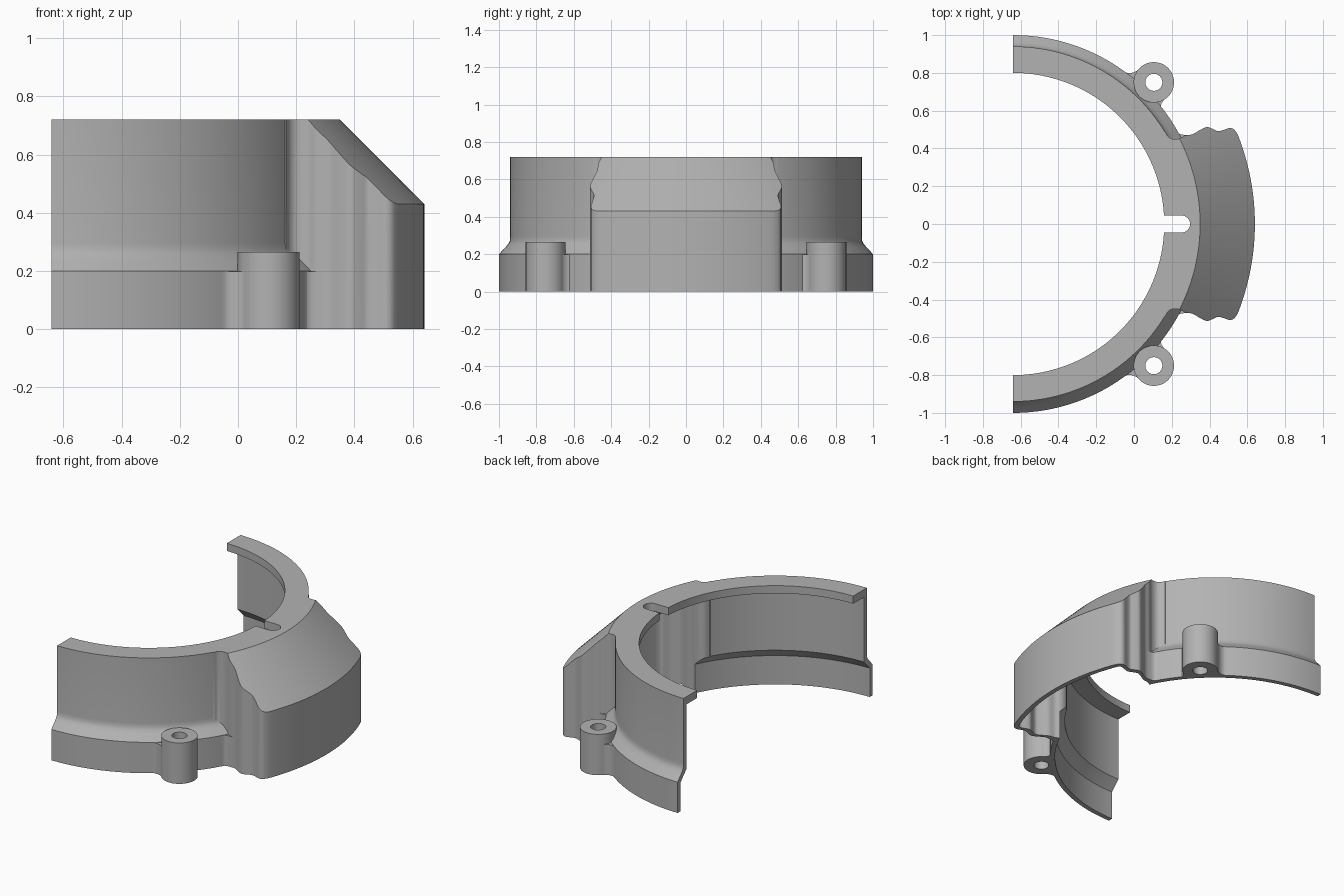
import bpy, bmesh, math

if "Cube" in bpy.data.objects:
    bpy.data.objects.remove(bpy.data.objects["Cube"], do_unlink=True)

AXIS = -0.64      # x of the shell axis, also the flat cut plane
TOP = 0.72
LIP = 0.05        # thickness of the top lip
WALL = 0.03

metal = bpy.data.materials.new("cast_grey")
metal.use_nodes = True
grey = (0.45, 0.45, 0.45, 1)
metal.diffuse_color = grey
metal.node_tree.nodes["Principled BSDF"].inputs["Base Color"].default_value = grey


def to_object(name, bm):
    bmesh.ops.recalc_face_normals(bm, faces=bm.faces)
    mesh = bpy.data.meshes.new(name)
    bm.to_mesh(mesh)
    bm.free()
    mesh.materials.append(metal)
    ob = bpy.data.objects.new(name, mesh)
    bpy.context.collection.objects.link(ob)
    return ob


def loft(name, rings):
    """Closed solid through rings of equal point count."""
    bm = bmesh.new()
    loops = [[bm.verts.new(p) for p in ring] for ring in rings]
    n = len(loops[0])
    for a, b in zip(loops, loops[1:]):
        for i in range(n):
            j = (i + 1) % n
            bm.faces.new((a[i], a[j], b[j], b[i]))
    bm.faces.new(loops[0])
    bm.faces.new(loops[-1])
    return to_object(name, bm)


def lathe(name, profile, cx=AXIS, cy=0, seg=192):
    turn = [2 * math.pi * i / seg for i in range(seg)]
    return loft(name, [[(cx + r * math.cos(t), cy + r * math.sin(t), z)
                        for t in turn] for r, z in profile])


def prism(name, outline, z0, z1):
    return loft(name, [[(x, y, z) for x, y in outline] for z in (z0, z1)])


def box(name, x0, x1, y, z0, z1):
    return prism(name, [(x0, -y), (x1, -y), (x1, y), (x0, y)], z0, z1)


def combine(target, tool, operation):
    tool.hide_render = True
    mod = target.modifiers.new("combine", "BOOLEAN")
    mod.operation = operation
    mod.solver = "EXACT"
    mod.object = tool
    bpy.context.view_layer.objects.active = target
    bpy.ops.object.modifier_apply(modifier=mod.name)
    bpy.data.objects.remove(tool, do_unlink=True)


def smooth_path(pts, steps=4):
    """Catmull-Rom curve through the points."""
    ext = [pts[0]] + pts + [pts[-1]]
    out = []
    for a, b, c, d in zip(ext, ext[1:], ext[2:], ext[3:]):
        for s in range(steps):
            t = s / steps
            out.append(tuple(
                0.5 * (2 * q + (r - p) * t + (2 * p - 5 * q + 4 * r - s4) * t * t
                       + (3 * q - p - 3 * r + s4) * t ** 3)
                for p, q, r, s4 in zip(a, b, c, d)))
    return out + [pts[-1]]


# Wavy side of the bulge, mirrored across y
side = smooth_path([(0.165, 0.49), (0.18, 0.464), (0.205, 0.45), (0.24, 0.452),
                    (0.27, 0.468), (0.31, 0.475), (0.345, 0.495), (0.383, 0.513),
                    (0.415, 0.504), (0.445, 0.492), (0.475, 0.498), (0.505, 0.508),
                    (0.53, 0.5), (0.55, 0.472)])


def bulge(name, dx, dy, radius, knee, bottom):
    """Wavy-sided block trimmed by a cylinder with a 45 degree cone on top."""
    half = [(-0.2, 0.49 - dy)] + [(x - dx, y - dy) for x, y in side] + [(0.7, 0.41 - dy)]
    block = prism(name, half + [(x, -y) for x, y in reversed(half)], bottom, 0.83)
    cone = lathe("bulge_cone", [(radius, -0.5), (radius, knee),
                                (radius - 0.45, knee + 0.45)])
    combine(block, cone, "INTERSECT")
    return block


# Outer body: wall with flared skirt
shell = lathe("cover_shell", [(1, -0.1), (1, 0.2), (0.965, 0.238), (0.95, 0.255),
                              (0.942, 0.272), (0.94, 0.295), (0.94, 0.9)])
combine(shell, bulge("bulge", 0, 0, 1.28, 0.43, -0.15), "UNION")

# Screw bosses and the webs that blend them into the skirt
BOSS_X, BOSS_Y = 0.105, 0.75
boss_web = ([(-0.2, 0.75), (-0.09, 0.822)]
            + smooth_path([(-0.075, 0.818), (-0.05, 0.804), (-0.02, 0.799),
                           (0.01, 0.808), (0.035, 0.828)])
            + [(BOSS_X, BOSS_Y)]
            + smooth_path([(0.175, 0.672), (0.153, 0.65), (0.143, 0.625),
                           (0.15, 0.598), (0.165, 0.57)])
            + [(0.05, 0.6)])
bulge_web = [(0.1, 0.53)] + smooth_path(
    [(0.195, 0.545), (0.21, 0.513), (0.228, 0.488), (0.25, 0.474),
     (0.29, 0.472)]) + [(0.29, 0.4), (0.1, 0.4)]
for s in (1, -1):
    for outline, depth in ((boss_web, -0.12), (bulge_web, -0.13)):
        combine(shell, prism("web", [(x, s * y) for x, y in outline], depth, 0.198), "UNION")
    combine(shell, lathe("boss", [(0.107, -0.2), (0.107, 0.265)],
                         BOSS_X, s * BOSS_Y, 64), "UNION")

# Trim to the half shell
combine(shell, box("trim", AXIS, 1.5, 1.5, 0, TOP), "INTERSECT")

# Hollow interior under the lip
cavity = lathe("cavity", [(1 - WALL, -0.2), (1 - WALL, 0.187), (0.91, 0.25), (0.91, 0.9)])
combine(cavity, bulge("bulge_cavity", 0.01, WALL, 1.28 - WALL, 0.418, -0.25), "UNION")
combine(cavity, box("cavity_trim", -2, 1.5, 1.5, -0.15, TOP - LIP), "INTERSECT")
combine(shell, cavity, "DIFFERENCE")

# Round opening in the lip, with its slot
combine(shell, lathe("opening", [(0.8, 0.5), (0.8, 1)]), "DIFFERENCE")
slot_arc = [(0.252 + 0.045 * math.cos(a), 0.045 * math.sin(a))
            for a in (math.pi * (i / 16 - 0.5) for i in range(17))]
combine(shell, prism("slot", [(0, -0.045)] + slot_arc + [(0, 0.045)], 0.6, 1), "DIFFERENCE")

# Screw holes
for s in (1, -1):
    combine(shell, lathe("hole", [(0.045, -0.3), (0.045, 0.5)],
                         BOSS_X, s * BOSS_Y, 40), "DIFFERENCE")

# Clean seams and shade
bm = bmesh.new()
bm.from_mesh(shell.data)
bmesh.ops.remove_doubles(bm, verts=bm.verts, dist=0.0002)
bm.to_mesh(shell.data)
bm.free()
bpy.ops.object.select_all(action="DESELECT")
shell.select_set(True)
bpy.context.view_layer.objects.active = shell
bpy.ops.object.shade_smooth_by_angle(angle=math.radians(35))
